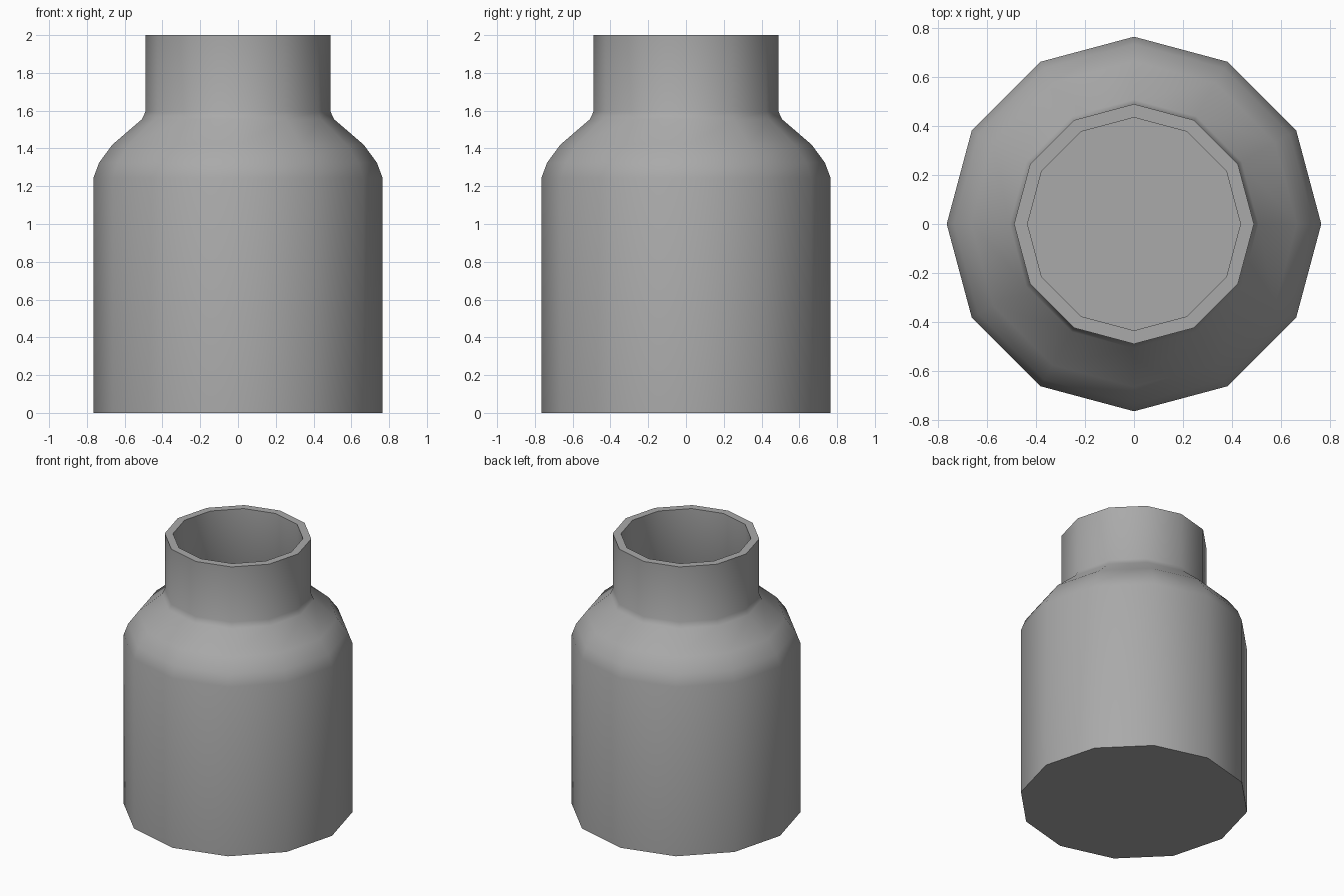
import bpy, bmesh, math

cube = bpy.data.objects.get("Cube")
if cube:
    bpy.data.objects.remove(cube, do_unlink=True)

SIDES = 12
WALL = 0.055

# Single plain grey
grey = bpy.data.materials.new("plain grey")
grey.use_nodes = True
colour = (0.4, 0.4, 0.4, 1)
grey.diffuse_color = colour
grey.node_tree.nodes["Principled BSDF"].inputs["Base Color"].default_value = colour

# Outer outline from base to lip, as (radius, height)
outer = [(0.765, 0), (0.765, 1.245), (0.735, 1.325), (0.665, 1.42),
         (0.508, 1.555), (0.49, 1.595), (0.49, 2)]
# Inner outline from lip down to the floor
inner = [(r - WALL, z) for r, z in reversed(outer[1:])] + [(0.765 - WALL, WALL)]


def lathe(name, profile):
    """Spin a profile into a faceted closed body, capping both ends."""
    bm = bmesh.new()
    rings = []
    for r, z in profile:
        angles = [math.tau * i / SIDES for i in range(SIDES)]
        rings.append([bm.verts.new((r * math.cos(a), r * math.sin(a), z)) for a in angles])
    for low, high in zip(rings, rings[1:]):
        for i in range(SIDES):
            j = (i + 1) % SIDES
            bm.faces.new((low[i], low[j], high[j], high[i]))
    bm.faces.new(rings[0][::-1])
    bm.faces.new(rings[-1])
    bmesh.ops.recalc_face_normals(bm, faces=bm.faces)
    mesh = bpy.data.meshes.new(name)
    bm.to_mesh(mesh)
    bm.free()
    mesh.materials.append(grey)
    obj = bpy.data.objects.new(name, mesh)
    bpy.context.collection.objects.link(obj)
    return obj


# Hollow jar with shoulder, open neck and flat base
jar = lathe("jar_body", outer + inner)
bpy.ops.object.select_all(action="DESELECT")
jar.select_set(True)
bpy.context.view_layer.objects.active = jar
bpy.ops.object.shade_smooth_by_angle(angle=math.radians(50))
